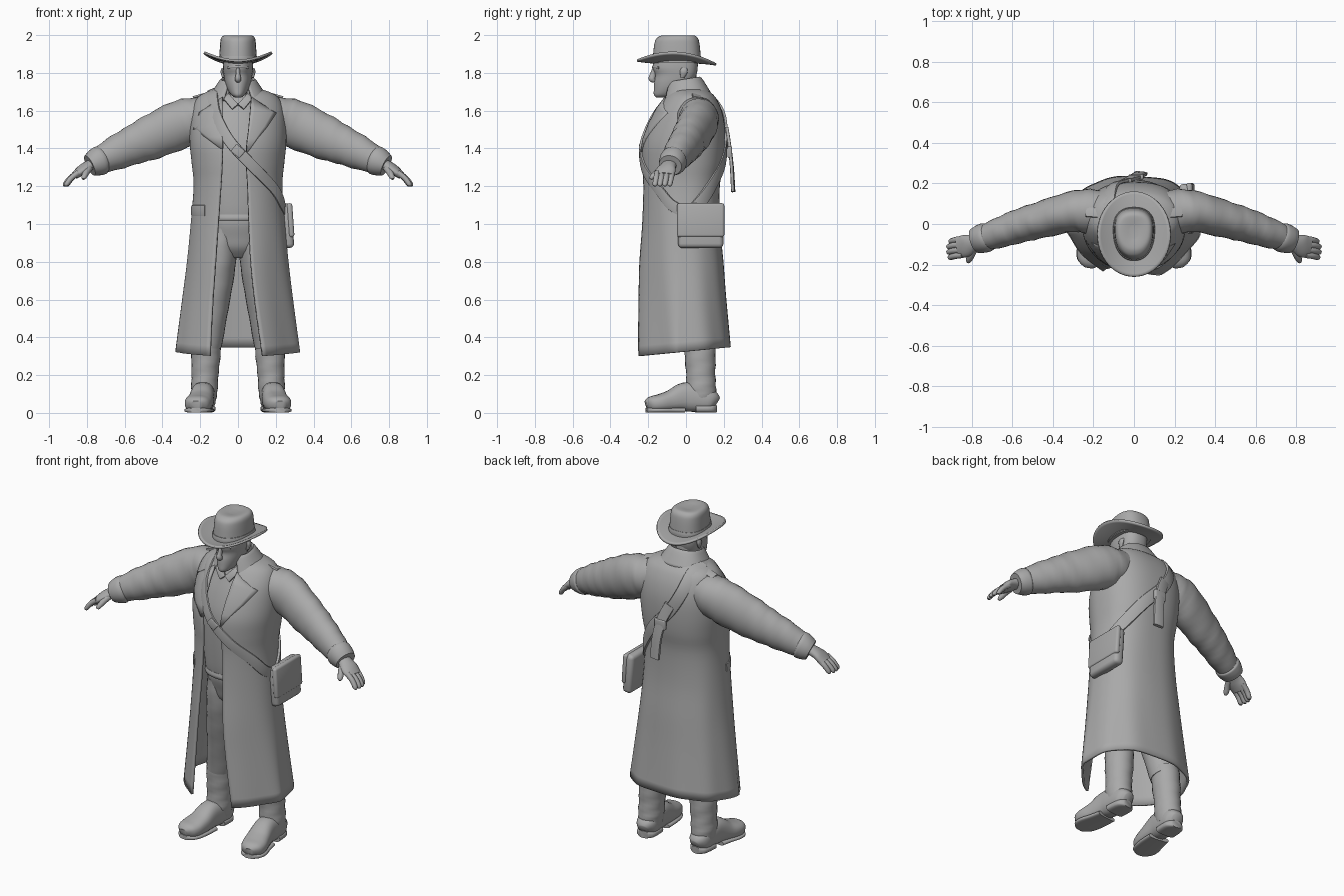
import bpy, bmesh, math
from mathutils import Vector

default = bpy.data.objects.get("Cube")
if default:
    bpy.data.objects.remove(default)

clay = bpy.data.materials.new("clay_grey")
clay.use_nodes = True
clay.diffuse_color = (.4, .4, .4, 1)
clay.node_tree.nodes["Principled BSDF"].inputs["Base Color"].default_value = (.4, .4, .4, 1)


def finish(name, bm, thick=0, angle=50):
    """Turn a bmesh into a smooth shaded object."""
    bmesh.ops.recalc_face_normals(bm, faces=bm.faces)
    mesh = bpy.data.meshes.new(name)
    bm.to_mesh(mesh)
    bm.free()
    obj = bpy.data.objects.new(name, mesh)
    bpy.context.scene.collection.objects.link(obj)
    mesh.materials.append(clay)
    bpy.ops.object.select_all(action='DESELECT')
    obj.select_set(True)
    bpy.context.view_layer.objects.active = obj
    bpy.ops.object.shade_smooth_by_angle(angle=math.radians(angle))
    if thick:
        mod = obj.modifiers.new("thickness", 'SOLIDIFY')
        mod.thickness = thick
        mod.offset = 0
    return obj


def skin(name, rings, closed=True, thick=0):
    """Join successive rings of points with quads."""
    bm = bmesh.new()
    rows = [[bm.verts.new(p) for p in ring] for ring in rings]
    count = len(rows[0])
    for a, b in zip(rows, rows[1:]):
        for i in range(count if closed else count - 1):
            j = (i + 1) % count
            bm.faces.new((a[i], a[j], b[j], b[i]))
    if closed and not thick:
        bm.faces.new(rows[0])
        bm.faces.new(rows[-1])
    return finish(name, bm, thick)


def smooth(points, steps=4):
    """Catmull-Rom interpolation of equal length tuples."""
    result = []
    last = len(points) - 1
    for i in range(last):
        p, q, r, s = (points[max(0, min(last, i + d))] for d in (-1, 0, 1, 2))
        for k in range(steps):
            t = k / steps
            result.append(tuple(
                b + t * (c - a) / 2 + t * t * (a - 2.5 * b + 2 * c - d / 2)
                + t ** 3 * (1.5 * (b - c) + (d - a) / 2)
                for a, b, c, d in zip(p, q, r, s)))
    return result + [points[-1]]


def power(value, e):
    return math.copysign(abs(value) ** e, value)


def section(z, w, front, back, start=0, end=None, n=40, e=.85, front_e=None, taper=0, tilt=0):
    """Horizontal rounded section, open when an end angle is given."""
    mid, half = (front + back) / 2, (back - front) / 2
    span = (end - start) / (n - 1) if end else math.tau / n
    points = []
    for i in range(n):
        t = start + span * i
        bend = front_e if front_e and math.sin(t) < 0 else e
        y = mid + half * power(math.sin(t), bend)
        points.append((w * power(math.cos(t), bend) * (1 + taper * math.sin(t)), y, z + tilt * y))
    return points


def stack(name, rows, **options):
    return skin(name, [section(*row, **options) for row in smooth(rows)])


def tube(name, path, ref=(0, 0, 1), side=1, n=20, e=1, ripple=0):
    """Sweep an ellipse along (x, y, z, across, thickness) points."""
    path = smooth([(side * p[0],) + tuple(p[1:]) for p in path])
    rings = []
    for i, (x, y, z, ra, rb) in enumerate(path):
        before, after = path[max(0, i - 1)], path[min(len(path) - 1, i + 1)]
        along = (Vector(after[:3]) - Vector(before[:3])).normalized()
        normal = Vector(ref(x, y, z) if callable(ref) else ref)
        across = along.cross(normal).normalized()
        up = across.cross(along)
        ring = []
        for k in range(n):
            t = math.tau * k / n
            r = 1 + ripple * math.sin(i * 1.9 + 2 * t)
            ring.append(Vector((x, y, z)) + across * ra * r * power(math.cos(t), e)
                        + up * rb * r * power(math.sin(t), e))
        rings.append(ring)
    return skin(name, rings)


def outward(x, y, z):
    return (x, y * 1.5, max(0, (z - 1.6) * 3))


def ribbon(name, points, width=.025, thick=.007, side=1):
    return tube(name, [p + (width, thick) for p in points], outward, side, n=12, e=.5)


def box(name, centre, size, turn=0, bevel=.015):
    bm = bmesh.new()
    bmesh.ops.create_cube(bm, size=1)
    bmesh.ops.scale(bm, vec=size, verts=bm.verts)
    bmesh.ops.bevel(bm, geom=bm.edges[:], offset=bevel, segments=3, affect='EDGES', profile=.5)
    obj = finish(name, bm)
    obj.location = centre
    obj.rotation_euler.y = turn


# Coat: z, half width, front y, back y, left edge x, right edge x
COAT = smooth([
    (.325, .322, -.308, .23, .13, .15), (.6, .287, -.274, .205, .09, .135),
    (.8, .262, -.256, .19, .068, .12), (1.0, .243, -.234, .172, .057, .105),
    (1.2, .228, -.224, .172, .05, .09), (1.32, .238, -.23, .192, .043, .083),
    (1.42, .248, -.227, .2, .045, .083), (1.52, .248, -.196, .198, .058, .085),
    (1.6, .238, -.158, .182, .068, .085), (1.66, .212, -.115, .155, .07, .08),
    (1.69, .17, -.09, .128, .07, .07), (1.71, .11, -.07, .1, .06, .06)])
ROUND = .8


def flare(z):
    """How much the skirt flares, from waist to hem."""
    return max(0, min(1, (1.2 - z) / .9))


def coat_point(t, z, lift=.01):
    below = max((row for row in COAT if row[0] <= z), key=lambda row: row[0])
    above = min((row for row in COAT if row[0] > z), key=lambda row: row[0])
    f = (z - below[0]) / (above[0] - below[0])
    _, w, front, back, _, _ = [p + f * (q - p) for p, q in zip(below, above)]
    bend = 1 + .5 * flare(z) if math.sin(t) < 0 else ROUND
    return ((w + lift) * power(math.cos(t), bend),
            (front + back) / 2 + ((back - front) / 2 + lift) * power(math.sin(t), bend), z)


def coat_front(x, z):
    w = coat_point(0, z, 0)[0]
    return coat_point(-math.acos(min(.97, x / w)), z, .008)[1]


rings = []
for z, w, front, back, left, right in COAT:
    skirt = flare(z)
    bend = 1 + .5 * skirt
    start = -math.acos((left / w) ** (1 / bend))
    end = math.pi + math.acos((right / w) ** (1 / bend))
    ring = section(z, w, front, back, start, end, 80, ROUND, bend, tilt=.1 * skirt)
    fold = [1 + .012 * skirt * math.sin(i * .62) for i in range(len(ring))]
    rings.append([(x * f, y * f, h) for (x, y, h), f in zip(ring, fold)])
skin("coat", rings, closed=False, thick=.014)

# Collar, lapels, pocket flap and back vent
collar = [(1.68, .1, -.09, .09), (1.755, .088, -.085, .07),
          (1.75, .098, -.095, .083), (1.67, .148, -.12, .128)]
skin("coat_collar", [section(*row, start=-1.1, end=math.pi + 1.1, tilt=.16)
                     for row in smooth(collar)], closed=False, thick=.012)


def lapel(name, side, rows):
    grid = []
    for xi, zi, xo, zo in rows:
        line = []
        for k in range(7):
            x, z = xi + (xo - xi) * k / 6, zi + (zo - zi) * k / 6
            line.append((side * x, coat_front(x, z), z))
        grid.append(line)
    skin(name, grid, closed=False, thick=.014)


lapel("left_lapel", 1, [(.07, 1.67, .12, 1.635), (.065, 1.61, .2, 1.585), (.058, 1.53, .15, 1.51),
                        (.05, 1.45, .1, 1.45), (.043, 1.38, .05, 1.38)])
lapel("right_lapel", -1, [(.08, 1.67, .13, 1.635), (.08, 1.61, .2, 1.59), (.08, 1.53, .232, 1.5),
                          (.08, 1.46, .17, 1.46), (.08, 1.4, .09, 1.4)])
ribbon("pocket_flap", [coat_point(t, 1.07, .006) for t in (-.75, -.5, -.25, -.05)], .03, .006, -1)
ribbon("back_vent", [(0, coat_point(math.pi / 2, z, .002)[1], z) for z in (.36, .46, .56)], .008, .006)

# Clothed body inside the coat
stack("vest", [(1.03, .165, -.165, .13), (1.1, .17, -.175, .13), (1.25, .18, -.185, .14),
               (1.4, .195, -.185, .16), (1.52, .18, -.155, .15), (1.62, .13, -.115, .12),
               (1.69, .08, -.085, .08)])
stack("hips", [(.82, .08, -.07, .09), (.87, .135, -.115, .12), (.93, .155, -.135, .13),
               (1.0, .16, -.155, .125), (1.06, .155, -.155, .12)])
stack("belt", [(1.015, .166, -.168, .13), (1.03, .17, -.174, .134), (1.05, .167, -.17, .13)])
tube("neck", [(0, .02, 1.6, .065, .065), (0, 0, 1.7, .058, .06), (0, -.01, 1.8, .06, .065)], (0, 1, 0))

# Head
stack("head", [(1.67, .016, -.158, -.1), (1.684, .036, -.17, -.06), (1.715, .056, -.17, 0),
               (1.75, .068, -.168, .035), (1.79, .075, -.163, .055), (1.83, .079, -.176, .062),
               (1.89, .078, -.165, .064)], taper=.16)
tube("nose", [(0, -.165, 1.825, .01, .012), (0, -.175, 1.79, .012, .016), (0, -.18, 1.768, .017, .018),
              (0, -.165, 1.756, .012, .008)], (0, 1, 0))
tube("brow", [(-.05, -.138, 1.828, .012, .008), (0, -.167, 1.832, .014, .01), (.05, -.138, 1.828, .012, .008)])

# Hat
stack("hat_crown", [(1.855, .1, -.178, .08), (1.9, .097, -.174, .077), (1.95, .094, -.168, .072),
                    (1.98, .09, -.158, .065), (1.996, .078, -.135, .05), (1.999, .055, -.11, .03),
                    (1.994, .02, -.07, -.01)], taper=.13)
stack("hat_band", [(1.86, .103, -.181, .083), (1.875, .103, -.181, .083), (1.89, .1, -.178, .08)], taper=.12)
brim = []
for k in range(8):
    f = k / 7
    ring = section(1.855, .08 + .1 * f, -.16 - .1 * f, .06 + .1 * f, n=56, e=1)
    brim.append([(x, y, z + 1.6 * x * x - .05 * (y + .05) * f) for x, y, z in ring])
skin("hat_brim", brim, thick=.012)

# Limbs, built for each side
for side, label in ((1, "left"), (-1, "right")):
    tube(label + "_sleeve", [
        (.12, .055, 1.585, .1, .09), (.22, .062, 1.555, .11, .118), (.31, .06, 1.525, .1, .128),
        (.46, .02, 1.458, .09, .118), (.56, -.008, 1.415, .084, .102), (.66, -.042, 1.37, .075, .088),
        (.76, -.075, 1.322, .06, .062)], side=side, n=28, ripple=.025)
    tube(label + "_cuff", [(.715, -.06, 1.342, .066, .07), (.73, -.066, 1.336, .073, .078),
                           (.76, -.075, 1.322, .07, .071), (.785, -.083, 1.31, .062, .058)], side=side, n=24)
    ribbon(label + "_shoulder_tab", [(.13, .05, 1.69), (.18, .055, 1.682), (.235, .06, 1.666)], side=side)
    tube(label + "_palm", [(.74, -.075, 1.325, .035, .03), (.79, -.092, 1.308, .042, .028),
                           (.83, -.108, 1.283, .055, .026), (.865, -.115, 1.256, .052, .02)], side=side)
    for k, reach in enumerate((.9, 1, 1, .85)):
        y = -.152 + k * .026
        tube(label + "_finger", [(.845, y, 1.272, .016, .016), (.845 + .04 * reach, y - .005, 1.245, .0155, .015),
                                 (.845 + .068 * reach, y - .012, 1.212, .014, .013),
                                 (.845 + .072 * reach, y - .014, 1.2, .008, .007)], side=side, n=10)
    tube(label + "_thumb", [(.785, -.11, 1.3, .02, .02), (.802, -.15, 1.275, .018, .017),
                            (.815, -.178, 1.25, .015, .014), (.819, -.188, 1.238, .008, .007)], side=side, n=10)
    tube(label + "_trouser_leg", [
        (.085, -.015, .98, .078, .118), (.09, -.01, .85, .084, .116), (.108, .005, .7, .083, .1),
        (.135, .035, .52, .078, .085), (.162, .065, .36, .077, .08)], (0, 1, 0), side, 24, ripple=.015)
    tube(label + "_boot_shaft", [
        (.164, .07, .4, .078, .082), (.17, .075, .3, .077, .082), (.175, .078, .2, .071, .077),
        (.178, .08, .12, .07, .08), (.178, .085, .06, .06, .07)], (0, 1, 0), side, 24, ripple=.025)
    foot = [(.175, .16, .05, .03, .035), (.178, .13, .065, .058, .058), (.183, .05, .08, .062, .075),
            (.188, -.01, .084, .062, .076), (.197, -.08, .064, .068, .057), (.21, -.14, .052, .072, .047),
            (.218, -.185, .047, .06, .04), (.222, -.21, .04, .028, .025)]
    tube(label + "_boot_foot", foot, side=side, n=24, e=.8)
    tube(label + "_boot_sole", [(x, y, .014, r + .002, .013) for x, y, z, r, h in foot[3:]], side=side, e=.6)
    tube(label + "_boot_heel", [(x, y, .022, r, .021) for x, y, z, r, h in foot[:3]], side=side, e=.6)
    tube(label + "_ear", [(.078, -.01, 1.825, .016, .008), (.082, -.012, 1.805, .02, .01),
                          (.077, -.02, 1.775, .01, .007)], (1, 0, 0), side, 12)
    ribbon(label + "_shirt_collar", [(.075, -.03, 1.69), (.06, -.095, 1.672), (.015, -.125, 1.62)], .022, .007, side)

# Shoulder strap laid over the coat, with hanging tail and buckles
shoulder = (-.13, .03, 1.71)
front_path = [(-2.03, 1.57), (-1.8, 1.46), (-1.55, 1.38), (-1.13, 1.28), (-.6, 1.18), (-.25, 1.1), (.1, 1.06)]
back_path = [(1.9, 1.58), (1.65, 1.46), (1.3, 1.33), (.85, 1.21), (.5, 1.13), (.2, 1.06)]
ribbon("strap_front", [shoulder, (-.135, -.07, 1.68)] + [coat_point(t, z) for t, z in front_path], .03)
ribbon("strap_back", [shoulder, (-.125, .12, 1.68)] + [coat_point(t, z) for t, z in back_path], .035, .009)
ribbon("strap_tail", [(-.04, .213, 1.5), (0, .23, 1.41), (.025, .243, 1.3), (.035, .25, 1.17)], .032, .01)
box("strap_buckle", (.01, .232, 1.38), (.075, .025, .06), bevel=.008)
box("chest_buckle", (0, -.24, 1.385), (.06, .02, .05), .7, bevel=.006)

# Shoulder bag
box("bag_body", (.26, .078, .99), (.06, .24, .235), -.07, .022)
box("bag_flap", (.278, .078, 1.02), (.03, .25, .18), -.07, .013)
